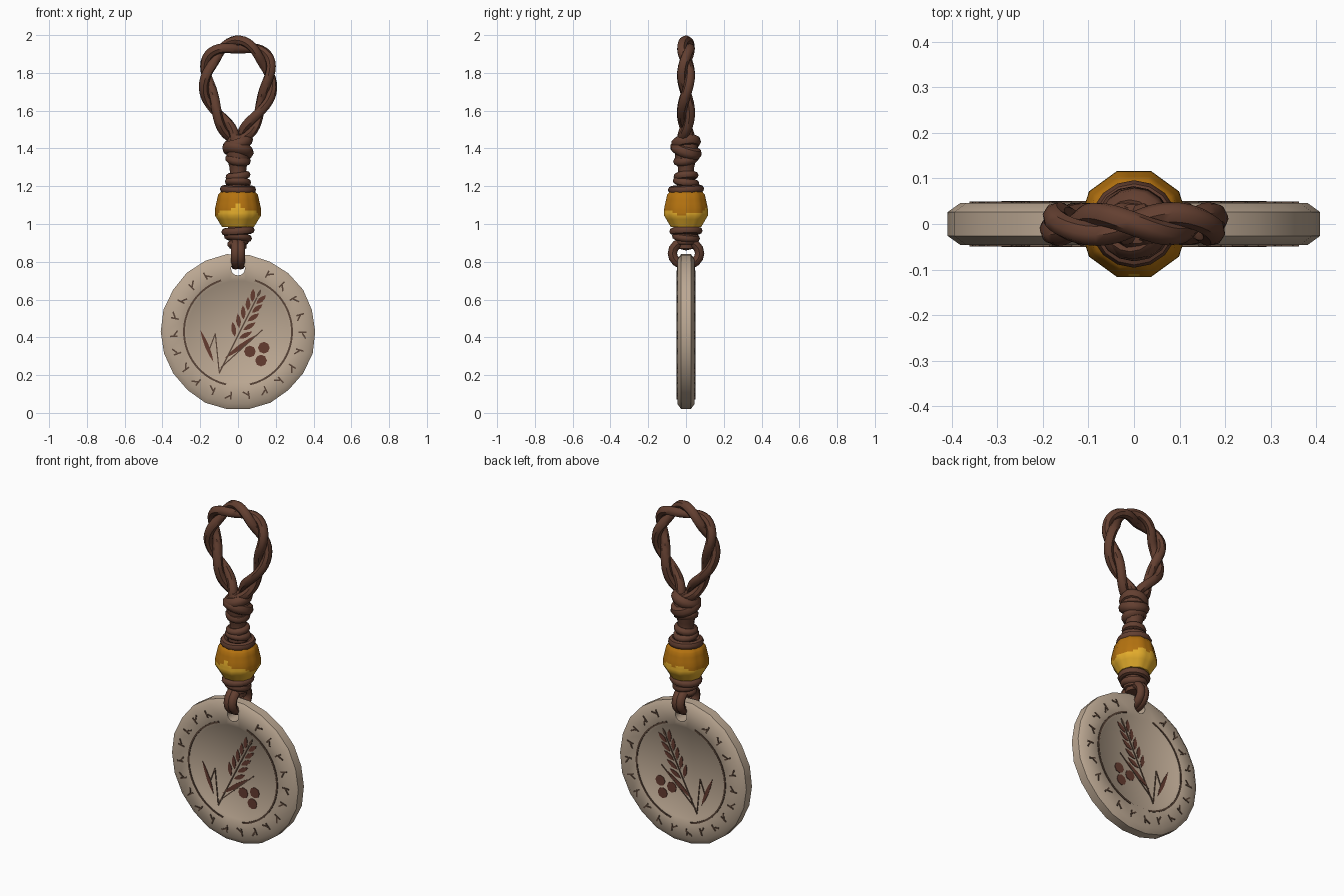
import bpy, bmesh, math, random
from math import sin, cos, pi
from mathutils import Vector, Matrix

random.seed(4)
cube = bpy.data.objects.get("Cube")
if cube:
    bpy.data.objects.remove(cube)


def material(name, rgb):
    m = bpy.data.materials.new(name)
    m.use_nodes = True
    m.diffuse_color = (*rgb, 1)
    m.node_tree.nodes["Principled BSDF"].inputs["Base Color"].default_value = (*rgb, 1)
    return m


BONE = material("bone", (0.50, 0.39, 0.29))
CORD = material("brown_cord", (0.125, 0.05, 0.03))
AMBER = material("dark_amber", (0.46, 0.17, 0.005))
GOLD = material("golden_amber", (0.78, 0.42, 0.025))
STAIN = material("red_brown_stain", (0.13, 0.045, 0.03))
GROOVE = material("dark_groove", (0.10, 0.06, 0.04))
CENTRE = 0.43   # height of the disc centre


def add_object(name, data, *mats):
    ob = bpy.data.objects.new(name, data)
    bpy.context.scene.collection.objects.link(ob)
    for m in mats:
        data.materials.append(m)
    return ob


def from_bmesh(name, bm, *mats):
    bmesh.ops.recalc_face_normals(bm, faces=bm.faces)
    me = bpy.data.meshes.new(name)
    bm.to_mesh(me)
    bm.free()
    return add_object(name, me, *mats)


def lathe(profile, sides):
    """Spin a (radius, height) profile about z."""
    bm = bmesh.new()
    vs = [bm.verts.new((r, 0, z)) for r, z in profile]
    es = [bm.edges.new(pair) for pair in zip(vs, vs[1:])]
    bmesh.ops.spin(bm, geom=vs + es, cent=(0, 0, 0), axis=(0, 0, 1),
                   angle=2 * pi, steps=sides, use_duplicate=False)
    bmesh.ops.remove_doubles(bm, verts=bm.verts, dist=0.0005)
    return bm


def tube(name, pts, radius, mat):
    """Closed tube through the points, turned into a mesh."""
    cu = bpy.data.curves.new(name + "_path", "CURVE")
    cu.dimensions = "3D"
    cu.bevel_depth = radius
    cu.bevel_resolution = 2
    sp = cu.splines.new("POLY")
    sp.points.add(len(pts) - 1)
    for p, co in zip(sp.points, pts):
        p.co = (*co, 1)
    sp.use_cyclic_u = True
    path = add_object(name + "_path", cu)
    bpy.context.view_layer.update()
    me = bpy.data.meshes.new_from_object(path.evaluated_get(bpy.context.evaluated_depsgraph_get()))
    bpy.data.objects.remove(path)
    me.name = name
    me.materials.clear()
    return add_object(name, me, mat)


# Carved disc with a worn outline
half = [(0, 0.04), (0.27, 0.04), (0.279, 0.047), (0.385, 0.046), (0.413, 0.026)]
bm = lathe(half + [(r, -y) for r, y in reversed(half)], 22)
worn = [random.uniform(0.985, 1.005) for _ in range(22)]
for v in bm.verts:
    if v.co.xy.length > 0.37:
        k = worn[round(math.atan2(v.co.y, v.co.x) / (2 * pi) * 22) % 22]
        v.co.x *= k
        v.co.y *= k
bm.transform(Matrix.Translation((0, 0, CENTRE)) @ Matrix.Rotation(pi / 2, 4, "X"))
disc = from_bmesh("carved_disc", bm, BONE)

# Cord hole
bm = bmesh.new()
bmesh.ops.create_cone(bm, cap_ends=True, segments=12, radius1=0.037, radius2=0.037, depth=0.3)
bm.transform(Matrix.Translation((0, 0, 0.764)) @ Matrix.Rotation(pi / 2, 4, "X"))
cutter = from_bmesh("hole_cutter", bm, BONE)
cutter.hide_render = True
cut = disc.modifiers.new("hole", "BOOLEAN")
cut.object = cutter
cut.operation = "DIFFERENCE"
cut.solver = "EXACT"
bpy.context.view_layer.objects.active = disc
bpy.ops.object.modifier_apply(modifier=cut.name)
bpy.data.objects.remove(cutter)


# Thin inlays repeated on both faces of the disc
def plate(bm, pts, y):
    for side in (-1, 1):
        rings = [[bm.verts.new((x, side * d, z)) for x, z in pts] for d in (y - 0.002, y + 0.003)]
        for ring in rings:
            bm.faces.new(ring)
        n = len(pts)
        for i in range(n):
            j = (i + 1) % n
            bm.faces.new((rings[0][i], rings[0][j], rings[1][j], rings[1][i]))


def leaf(bm, a, b, width, y=0.04):
    a, b = Vector(a), Vector(b)
    across = Vector((a.y - b.y, b.x - a.x)).normalized() * width / 2
    up = [a.lerp(b, t) + across * s for t, s in ((0.2, 0.65), (0.45, 1), (0.75, 0.7))]
    down = [a.lerp(b, t) - across * s for t, s in ((0.75, 0.7), (0.45, 1), (0.2, 0.65))]
    plate(bm, [a, *up, b, *down], y)


def stroke(bm, a, b, width, y):
    a, b = Vector(a), Vector(b)
    across = Vector((a.y - b.y, b.x - a.x)).normalized() * width / 2
    plate(bm, [a + across, b + across, b - across, a - across], y)


def polar(r, angle):
    return (r * sin(angle), CENTRE + r * cos(angle))


# Ear of grain: spine, paired grains and two long leaves
bm = bmesh.new()
root, tip = Vector((-0.10, 0.21)), Vector((0.10, 0.61))
along = (tip - root).normalized()
side_dir = Vector((along.y, -along.x))
for i in range(5):
    base = root.lerp(tip, 0.47 + 0.115 * i)
    for s in (-1, 1):
        start = base + side_dir * s * 0.012
        leaf(bm, start, start + along * 0.065 + side_dir * s * (0.046 - 0.005 * i), 0.026)
leaf(bm, (-0.07, 0.29), (0.11, 0.42), 0.026)
leaf(bm, (-0.13, 0.27), (-0.20, 0.44), 0.022)
from_bmesh("grain_ear", bm, STAIN)

bm = bmesh.new()
stroke(bm, root, tip, 0.007, 0.0405)
leaf(bm, tip, tip + along * 0.05, 0.016)
for a, b in (((-0.10, 0.22), (-0.12, 0.42)), ((-0.12, 0.42), (-0.15, 0.34)),
             ((-0.09, 0.24), (0.13, 0.44))):
    stroke(bm, a, b, 0.006, 0.0405)
from_bmesh("stem_lines", bm, GROOVE)

# Three berries
bm = bmesh.new()
for x, z in ((0.063, 0.325), (0.137, 0.345), (0.122, 0.277)):
    plate(bm, [(x + 0.031 * cos(i * pi / 4), z + 0.031 * sin(i * pi / 4)) for i in range(8)], 0.04)
from_bmesh("berries", bm, STAIN)

# Inner ring line, open at the top and bottom
bm = bmesh.new()
for side in (-1, 1):
    for i in range(24):
        a = side * (0.32 + 2.6 * i / 24)
        stroke(bm, polar(0.286, a), polar(0.286, a + side * 2.6 / 24), 0.010, 0.047)
from_bmesh("inner_ring_line", bm, GROOVE)

# Plain notches round the rim
bm = bmesh.new()
for i in range(20):
    a = 0.5 + i * (2 * pi - 1.0) / 19
    lean = 0.05 * (-1) ** i
    stroke(bm, polar(0.320, a - 0.03), polar(0.362, a - 0.03), 0.008, 0.0465)
    stroke(bm, polar(0.340, a - 0.02), polar(0.340 + lean / 2.5, a + 0.06), 0.008, 0.0465)
from_bmesh("rim_notches", bm, GROOVE)


# Two twisted strands forming the hanging loop
def loop_point(t):
    return Vector((0.218 * sin(t) * sin(t / 2), 0, 1.69 - 0.26 * cos(t)))


for strand in range(2):
    pts = []
    for i in range(72):
        t = 2 * pi * (i + 0.5) / 72
        tangent = (loop_point(t + 0.01) - loop_point(t - 0.01)).normalized()
        normal = Vector((tangent.z, 0, -tangent.x))
        turn = 4 * t + strand * pi
        pts.append(loop_point(t) + 0.022 * (normal * cos(turn) + Vector((0, sin(turn), 0))))
    tube(f"loop_strand_{strand + 1}", pts, 0.026, CORD)

# Cord core through knot and bead
core = [(0, 0.86), (0.045, 0.87), (0.045, 0.91), (0.055, 0.95), (0.05, 1.0), (0.05, 1.2),
        (0.042, 1.26), (0.045, 1.3), (0.06, 1.35), (0.065, 1.42), (0.045, 1.47), (0, 1.48)]
from_bmesh("cord_core", lathe(core, 10), CORD)


# Wraps: height, outer radius, cord radius, tilt, tilt direction
def wrap(name, z, outer, thick, tilt, way):
    pts = []
    for i in range(16):
        a = 2 * pi * i / 16
        r = outer - thick
        pts.append((r * cos(a), r * sin(a), z + r * tilt * cos(a - way)))
    tube(name, pts, thick, CORD)


for i, spec in enumerate([
        (1.43, 0.080, 0.030, 0.35, 0.4), (1.39, 0.084, 0.032, -0.4, 1.0),
        (1.34, 0.068, 0.024, 0.25, 2.2), (1.255, 0.066, 0.020, 0.15, 0.5),
        (1.222, 0.070, 0.020, -0.15, 1.2), (1.183, 0.096, 0.022, 0.05, 2.0),
        (0.963, 0.088, 0.020, 0.08, 0.3), (0.93, 0.074, 0.020, -0.15, 0.8),
        (0.90, 0.058, 0.018, 0.2, 0.0)]):
    wrap(f"cord_wrap_{i + 1}", *spec)

# Hitch passing through the hole and over the rim
for s in (-1, 1):
    pts = [(s * 0.013, 0.072 * cos(2 * pi * i / 16), 0.845 + 0.062 * sin(2 * pi * i / 16))
           for i in range(16)]
    tube("hitch_left" if s > 0 else "hitch_right", pts, 0.025, CORD)

# Faceted bead, golden below an uneven line
bm = lathe([(0.04, 0.985), (0.085, 0.985), (0.122, 1.045), (0.121, 1.085),
            (0.105, 1.155), (0.09, 1.172), (0.04, 1.172)], 10)
bmesh.ops.subdivide_edges(bm, edges=bm.edges[:], cuts=2, use_grid_fill=True)
for f in bm.faces:
    c = f.calc_center_median()
    a = math.atan2(c.y, c.x)
    f.material_index = int(c.z < 1.068 - 0.02 * cos(2 * a) + 0.01 * sin(7 * a))
from_bmesh("bead", bm, AMBER, GOLD)

# Smooth shading with kept edges
bpy.ops.object.select_all(action="DESELECT")
for ob in bpy.context.scene.objects:
    if ob.type == "MESH":
        ob.select_set(True)
        bpy.context.view_layer.objects.active = ob
bpy.ops.object.shade_smooth_by_angle(angle=math.radians(45))
